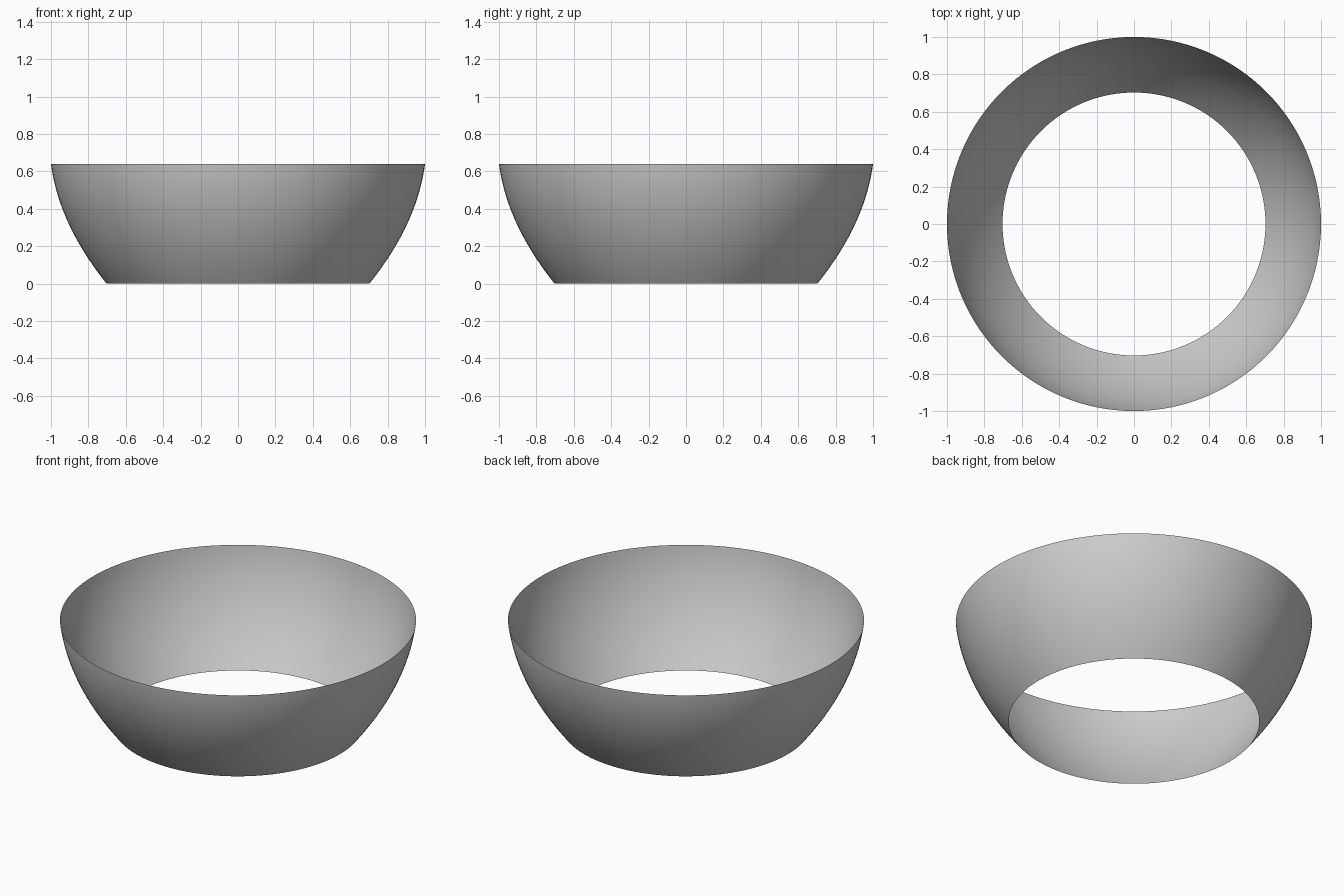
import bpy, bmesh, math

if "Cube" in bpy.data.objects:
    bpy.data.objects.remove(bpy.data.objects["Cube"])

# Open bowl ring: a curved profile spun around the z axis
H, STEPS, SEGMENTS = 0.64, 20, 128


def radius(z):
    return 0.703 + 0.80 * z - 0.525 * z * z


bm = bmesh.new()
profile = []
for i in range(STEPS + 1):
    z = H * i / STEPS
    profile.append(bm.verts.new((min(radius(z), 1.0), 0, z)))
edges = [bm.edges.new(pair) for pair in zip(profile, profile[1:])]
bmesh.ops.spin(bm, geom=profile + edges, cent=(0, 0, 0), axis=(0, 0, 1),
               angle=math.tau, steps=SEGMENTS, use_merge=True)
bmesh.ops.remove_doubles(bm, verts=bm.verts, dist=1e-4)

# Outward-facing normals
for f in bm.faces:
    c = f.calc_center_median()
    if f.normal.x * c.x + f.normal.y * c.y < 0:
        f.normal_flip()
    f.smooth = True

mesh = bpy.data.meshes.new("bowl_shell")
bm.to_mesh(mesh)
bm.free()
bowl = bpy.data.objects.new("bowl_shell", mesh)
bpy.context.collection.objects.link(bowl)
